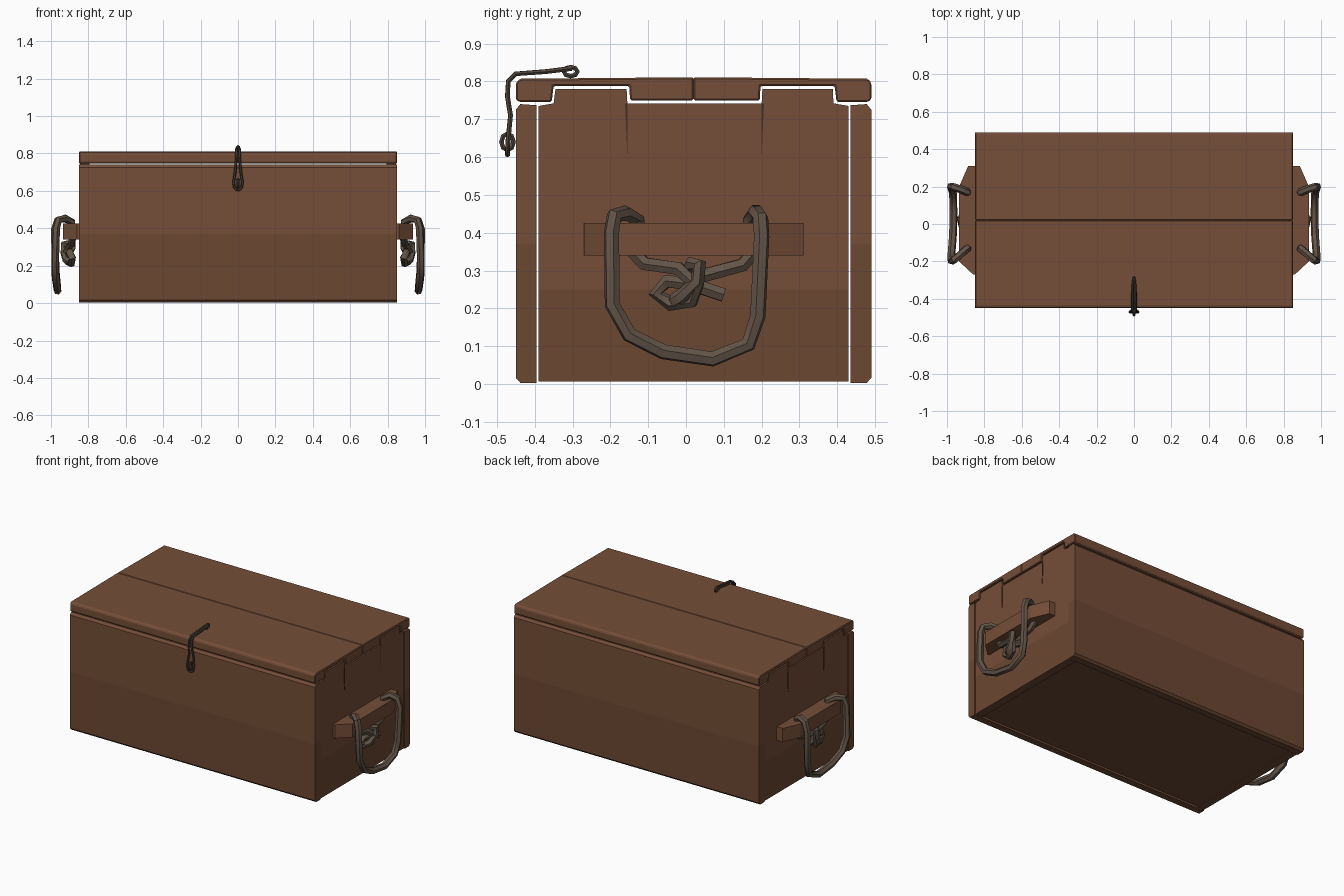
import bpy, bmesh, math

cube = bpy.data.objects.get("Cube")
if cube:
    bpy.data.objects.remove(cube, do_unlink=True)


def material(name, rgb):
    m = bpy.data.materials.new(name)
    m.use_nodes = True
    col = (*rgb, 1)
    m.diffuse_color = col
    bsdf = m.node_tree.nodes["Principled BSDF"]
    bsdf.inputs["Base Color"].default_value = col
    bsdf.inputs["Roughness"].default_value = 0.9
    return m


WOOD = material("brown wood", (0.178, 0.076, 0.039))
LOW_WOOD = material("darker brown wood", (0.150, 0.063, 0.032))
CRACK = material("dark crack", (0.06, 0.027, 0.015))
ROPE = material("grey brown rope", (0.125, 0.088, 0.063))
CORD = material("dark cord", (0.075, 0.055, 0.042))


def finish(obj, mat):
    bpy.context.scene.collection.objects.link(obj)
    obj.data.materials.clear()
    obj.data.materials.append(mat)
    bpy.ops.object.select_all(action="DESELECT")
    bpy.context.view_layer.objects.active = obj
    obj.select_set(True)
    return obj


def prism(name, points, x0, x1, mat, bevel=0.0):
    """Extrude a (y, z) outline from x0 to x1."""
    bm = bmesh.new()
    face = bm.faces.new([bm.verts.new((x0, y, z)) for y, z in points])
    new = bmesh.ops.extrude_face_region(bm, geom=[face])["geom"]
    verts = [v for v in new if isinstance(v, bmesh.types.BMVert)]
    bmesh.ops.translate(bm, verts=verts, vec=(x1 - x0, 0, 0))
    bmesh.ops.recalc_face_normals(bm, faces=bm.faces)
    mesh = bpy.data.meshes.new(name)
    bm.to_mesh(mesh)
    bm.free()
    obj = finish(bpy.data.objects.new(name, mesh), mat)
    if bevel:
        mod = obj.modifiers.new("worn edges", "BEVEL")
        mod.width = bevel
        mod.segments = 1
    return obj


def rect(y0, y1, z0, z1):
    return [(y0, z0), (y1, z0), (y1, z1), (y0, z1)]


def tube(name, path, radius, mat, closed=False):
    """Sweep a round rope section along a path."""
    curve = bpy.data.curves.new(name, "CURVE")
    curve.dimensions = "3D"
    curve.bevel_depth = radius
    curve.bevel_resolution = 1
    curve.use_fill_caps = True
    spline = curve.splines.new("POLY")
    spline.points.add(len(path) - 1)
    for p, co in zip(spline.points, path):
        p.co = (*co, 1)
    spline.use_cyclic_u = closed
    temp = bpy.data.objects.new(name + "_path", curve)
    mesh = bpy.data.meshes.new_from_object(temp)
    bpy.data.objects.remove(temp)
    obj = finish(bpy.data.objects.new(name, mesh), mat)
    bpy.ops.object.shade_smooth_by_angle(angle=math.radians(50))
    return obj


# Front and back walls, two planks each, with worn outer corners
W, H, MID = 0.85, 0.74, 0.37
for label, outer, inner in (("front", -0.45, -0.395), ("back", 0.49, 0.435)):
    c = 0.012 if outer < 0 else -0.012
    prism(label + "_lower_plank",
          [(inner, 0.003), (outer + c, 0.003), (outer, 0.016), (outer, MID), (inner, MID)],
          -W, W, LOW_WOOD)
    prism(label + "_upper_plank",
          [(inner, MID), (outer, MID), (outer, H - 0.015), (outer + c, H), (inner, H - 0.003)],
          -W, W, WOOD)

# Floor panel, slightly recessed between the walls
prism("floor", rect(-0.39, 0.43, 0.012, 0.05), -0.80, 0.80, LOW_WOOD)

# Lid: front and back boards with notches for the wall tabs
lid_front = [(-0.45, 0.752), (-0.442, 0.746), (-0.355, 0.746), (-0.35, 0.788),
             (-0.15, 0.788), (-0.148, 0.750), (0.02, 0.750), (0.02, 0.811),
             (-0.44, 0.807), (-0.45, 0.795)]
lid_back = [(0.02, 0.750), (0.195, 0.750), (0.197, 0.788), (0.393, 0.788),
            (0.398, 0.746), (0.482, 0.746), (0.49, 0.752), (0.49, 0.795),
            (0.482, 0.807), (0.02, 0.811)]
for label, outline in (("front", lid_front), ("back", lid_back)):
    prism("lid_" + label + "_board", outline, -W, W, WOOD, 0.004)

# End walls with tabs, cleats and rope handles
upper_end = [(-0.39, 0.49), (0.43, 0.49), (0.43, 0.735), (0.39, 0.742), (0.388, 0.78),
             (0.202, 0.78), (0.2, 0.742), (-0.155, 0.742), (-0.157, 0.78),
             (-0.345, 0.78), (-0.35, 0.742), (-0.39, 0.735)]
cleat_outline = [(0.84, -0.27), (0.86, -0.27), (0.935, -0.2), (0.935, 0.2),
                 (0.887, 0.31), (0.84, 0.31)]
loop_path = [(0.885, -0.13, 0.36), (0.89, -0.13, 0.435), (0.925, -0.16, 0.452),
             (0.96, -0.19, 0.445), (0.972, -0.197, 0.40), (0.978, -0.195, 0.21),
             (0.975, -0.15, 0.13), (0.968, -0.06, 0.085), (0.965, 0.07, 0.066),
             (0.968, 0.165, 0.105), (0.975, 0.19, 0.18), (0.98, 0.2, 0.39),
             (0.965, 0.197, 0.44), (0.925, 0.185, 0.455), (0.89, 0.17, 0.435),
             (0.885, 0.17, 0.36)]
knot_a = [(0.885, -0.14, 0.35), (0.89, -0.11, 0.318), (0.9, -0.02, 0.305),
          (0.925, 0.03, 0.26), (0.91, 0.015, 0.22), (0.89, -0.04, 0.212),
          (0.885, -0.08, 0.24), (0.9, -0.05, 0.272), (0.9, 0.02, 0.262),
          (0.9, 0.10, 0.235)]
knot_b = [(0.885, 0.18, 0.35), (0.89, 0.15, 0.315), (0.89, 0.05, 0.288),
          (0.885, 0.0, 0.29), (0.91, 0.015, 0.318), (0.93, 0.035, 0.315),
          (0.93, 0.03, 0.27), (0.92, -0.01, 0.232), (0.9, -0.03, 0.22)]

for side, s in (("left", 1), ("right", -1)):
    def flip(path):
        return [(s * x, y, z) for x, y, z in path]

    x0, x1 = s * 0.795, s * 0.846
    prism(side + "_end_lower_plank", rect(-0.39, 0.43, 0.006, 0.25), x0, x1, LOW_WOOD)
    prism(side + "_end_middle_plank", rect(-0.39, 0.43, 0.25, 0.49), x0, x1, WOOD)
    prism(side + "_end_upper_plank", upper_end, x0, x1, WOOD)
    for y, lean in ((-0.155, -0.006), (0.2, 0.006)):
        prism(side + "_tab_crack", [(y, 0.60), (y + lean, 0.742), (y, 0.742)],
              x1, s * 0.849, CRACK)

    # Cleat with slanted ends
    bm = bmesh.new()
    face = bm.faces.new([bm.verts.new((s * x, y, 0.34)) for x, y in cleat_outline])
    top = bmesh.ops.extrude_face_region(bm, geom=[face])["geom"]
    bmesh.ops.translate(bm, verts=[v for v in top if isinstance(v, bmesh.types.BMVert)],
                        vec=(0, 0, 0.085))
    bmesh.ops.recalc_face_normals(bm, faces=bm.faces)
    mesh = bpy.data.meshes.new(side + "_cleat")
    bm.to_mesh(mesh)
    bm.free()
    finish(bpy.data.objects.new(side + "_cleat", mesh), WOOD)

    tube(side + "_rope_handle", flip(loop_path), 0.021, ROPE)
    tube(side + "_knot_strand_a", flip(knot_a), 0.02, ROPE)
    tube(side + "_knot_strand_b", flip(knot_b), 0.02, ROPE)

# Cord latch looped from the lid down over the front
half = [(0.006, -0.305, 0.834), (0.008, -0.37, 0.826), (0.008, -0.45, 0.82),
        (0.009, -0.47, 0.80), (0.01, -0.472, 0.76), (0.014, -0.464, 0.71),
        (0.023, -0.47, 0.65), (0.02, -0.472, 0.62), (0.008, -0.472, 0.606)]
cord = half + [(-x, y, z) for x, y, z in reversed(half)]
tube("latch_cord", cord, 0.007, CORD, True)


def ring(name, y, z, ry, rz):
    steps = [math.tau * i / 8 for i in range(8)]
    tube(name, [(0, y + ry * math.cos(a), z + rz * math.sin(a)) for a in steps],
         0.007, CORD, True)


ring("lid_staple", -0.305, 0.826, 0.018, 0.012)
ring("front_staple", -0.472, 0.64, 0.016, 0.022)
